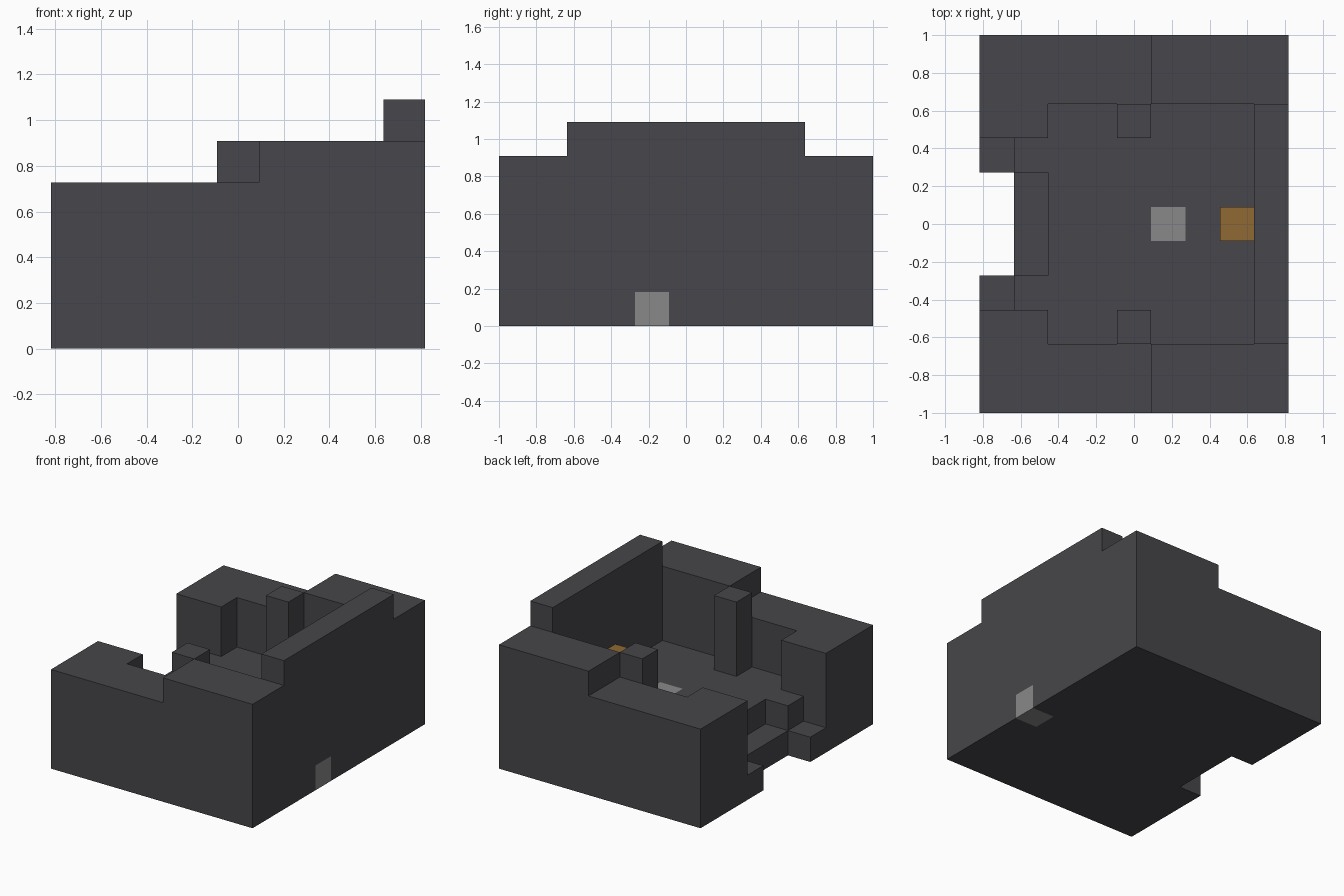
import bpy
import bmesh
from mathutils import Vector

cube = bpy.data.objects.get("Cube")
if cube:
    bpy.data.objects.remove(cube, do_unlink=True)

U = 2 / 11          # one block
NX, NY = 9, 11      # plan size in blocks


def material(name, rgb):
    m = bpy.data.materials.new(name)
    m.use_nodes = True
    m.diffuse_color = (*rgb, 1)
    m.node_tree.nodes["Principled BSDF"].inputs["Base Color"].default_value = (*rgb, 1)
    return m


stone = material("dark_stone", (0.063, 0.062, 0.07))
pale = material("pale_grey", (0.25, 0.25, 0.25))
wood = material("ochre_wood", (0.28, 0.142, 0.035))


def place(p):
    """Block coordinates to world space."""
    return Vector(((p[0] - NX / 2) * U, (p[1] - NY / 2) * U, p[2] * U))


def finish(name, bm, mats):
    bmesh.ops.recalc_face_normals(bm, faces=bm.faces)
    mesh = bpy.data.meshes.new(name)
    bm.to_mesh(mesh)
    bm.free()
    for m in mats:
        mesh.materials.append(m)
    obj = bpy.data.objects.new(name, mesh)
    bpy.context.collection.objects.link(obj)
    return obj


# Plan of the building: every part sets the height of a rectangle of blocks
height = {}


def part(x0, x1, y0, y1, h, mirror=True):
    for x in range(x0, x1):
        for y in range(y0, y1):
            height[x, y] = h
            if mirror:
                height[x, NY - 1 - y] = h


part(0, 9, 0, 6, 2)                 # raised floor
part(0, 5, 0, 2, 4)                 # low side walls
part(5, 9, 0, 2, 5)                 # high side walls
part(0, 2, 2, 3, 4)                 # thick wall ends by the entrance
part(4, 5, 2, 3, 5)                 # inner pillars
part(8, 9, 2, 9, 6, mirror=False)   # tall end wall
part(0, 1, 3, 4, 1)                 # entrance posts
part(1, 2, 4, 6, 1)                 # entrance step
part(0, 1, 4, 6, 0)                 # open gap before the step

# Painted blocks: floor marker and the small hatch at the base of the end wall
painted = {(5, 5, 1), (8, 4, 0)}


def solid(x, y, z):
    return 0 <= z < height.get((x, y), 0)


# Shell: only the outside faces of the blocks, welded and merged
bm = bmesh.new()
for (x, y), h in height.items():
    for z in range(h):
        for axis in range(3):
            for side in (0, 1):
                near = [x, y, z]
                near[axis] += 2 * side - 1
                if solid(*near):
                    continue
                a, b = (axis + 1) % 3, (axis + 2) % 3
                ring = []
                for da, db in ((0, 0), (1, 0), (1, 1), (0, 1)):
                    p = [x, y, z]
                    p[axis] += side
                    p[a] += da
                    p[b] += db
                    ring.append(bm.verts.new(place(p)))
                if not side:
                    ring.reverse()
                face = bm.faces.new(ring)
                face.material_index = int((x, y, z) in painted)
bmesh.ops.remove_doubles(bm, verts=bm.verts, dist=0.001)
bmesh.ops.dissolve_limit(bm, angle_limit=0.02, verts=bm.verts, edges=bm.edges,
                         delimit={'MATERIAL'})
finish("building_shell", bm, [stone, pale])

# Wooden block standing on the floor against the end wall
bm = bmesh.new()
bmesh.ops.create_cube(bm, size=U)
bmesh.ops.translate(bm, verts=bm.verts, vec=place((7.5, 5.5, 2.5)))
finish("wooden_block", bm, [wood])
